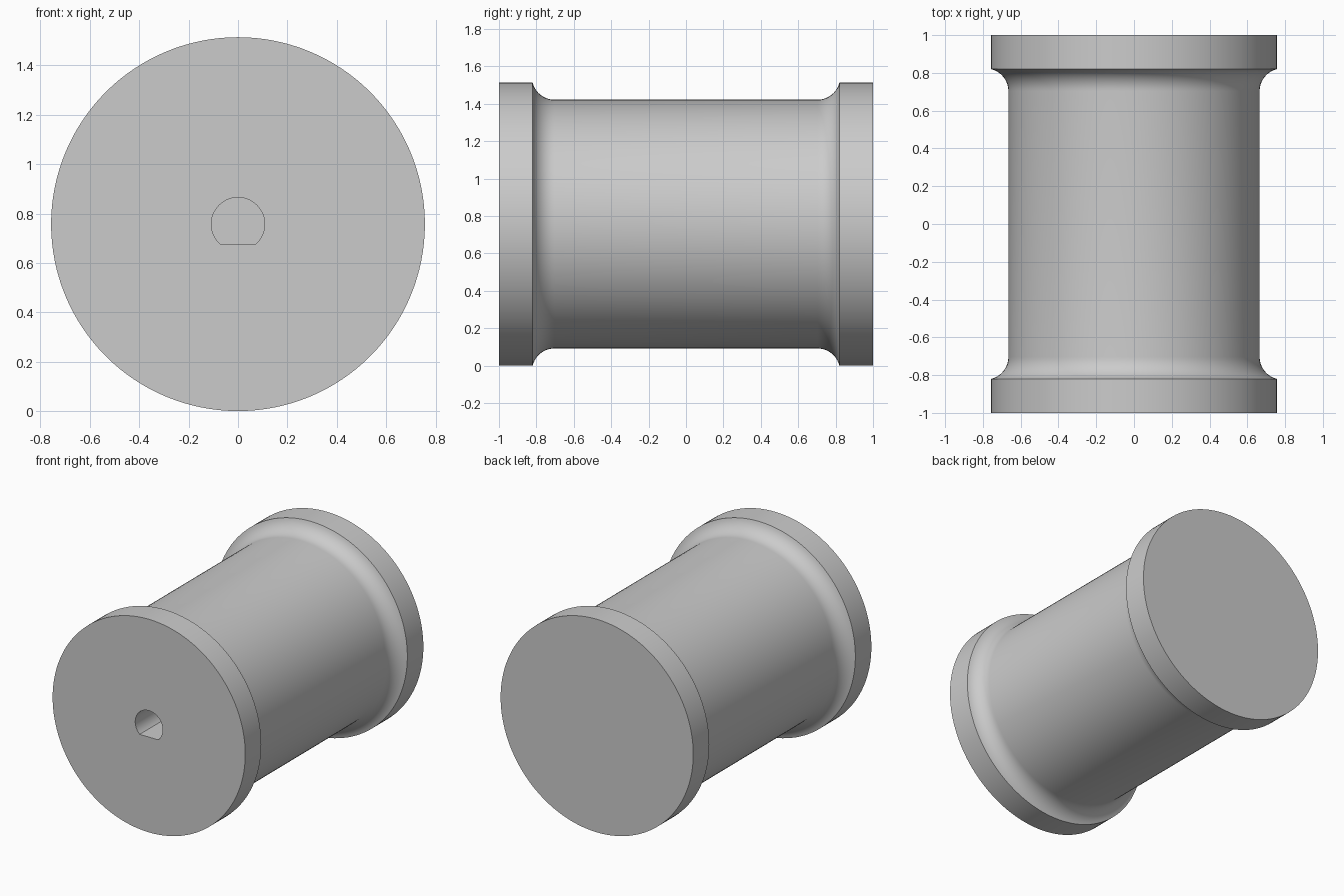
import bpy, bmesh, math
from mathutils import Matrix, Vector

if "Cube" in bpy.data.objects:
    bpy.data.objects.remove(bpy.data.objects["Cube"], do_unlink=True)

RIM, BARREL, FILLET = 0.757, 0.665, 0.12   # radii
FLANGE_Y = 0.82                            # inner face of each flange
BORE, FLAT, DEPTH = 0.108, -0.08, 0.8      # D-shaped shaft hole
AXIS_Z = RIM

grey = bpy.data.materials.new("plain grey")
grey.use_nodes = True
grey.diffuse_color = (0.6, 0.6, 0.6, 1)
grey.node_tree.nodes["Principled BSDF"].inputs["Base Color"].default_value = (0.6, 0.6, 0.6, 1)


def make_object(name, bm):
    bmesh.ops.recalc_face_normals(bm, faces=bm.faces)
    mesh = bpy.data.meshes.new(name)
    bm.to_mesh(mesh)
    bm.free()
    mesh.materials.append(grey)
    obj = bpy.data.objects.new(name, mesh)
    bpy.context.collection.objects.link(obj)
    obj.location.z = AXIS_Z
    return obj


# Half profile (y, radius): concave fillet from barrel up to the flange, then the rim
centre_y = FLANGE_Y - math.sqrt(FILLET**2 - (BARREL + FILLET - RIM)**2)
end = math.acos((BARREL + FILLET - RIM) / FILLET)
steps = 10
half = [(centre_y + FILLET * math.sin(end * i / steps),
         BARREL + FILLET - FILLET * math.cos(end * i / steps)) for i in range(steps + 1)]
half += [(1, RIM), (1, 0)]
profile = [(-y, r) for y, r in reversed(half)] + half

# Spool body, lathed around the y axis
bm = bmesh.new()
verts = [bm.verts.new((r, y, 0)) for y, r in profile]
edges = [bm.edges.new(pair) for pair in zip(verts, verts[1:])]
bmesh.ops.spin(bm, geom=verts + edges, cent=(0, 0, 0), axis=(0, 1, 0),
               angle=math.tau, steps=128, use_merge=True)
bmesh.ops.remove_doubles(bm, verts=bm.verts, dist=1e-5)
bmesh.ops.dissolve_limit(bm, angle_limit=0.001, verts=bm.verts,
                         edges=[e for e in bm.edges
                                if all(abs(abs(v.co.y) - 1) < 1e-4 for v in e.verts)])
spool = make_object("spool", bm)

# D-shaped blind hole in the front flange
bm = bmesh.new()
start = math.asin(FLAT / BORE)
sweep = math.pi - 2 * start
outline = [bm.verts.new((BORE * math.cos(start + sweep * i / 48), -1.1,
                         BORE * math.sin(start + sweep * i / 48))) for i in range(49)]
face = bm.faces.new(outline)
extruded = bmesh.ops.extrude_face_region(bm, geom=[face])["geom"]
bmesh.ops.translate(bm, vec=(0, 0.1 + DEPTH, 0),
                    verts=[g for g in extruded if isinstance(g, bmesh.types.BMVert)])
if face.is_valid and len(face.edges[0].link_faces) > 2:
    bm.faces.remove(face)
cutter = make_object("shaft_hole_cutter", bm)
cutter.hide_render = True

bpy.ops.object.select_all(action="DESELECT")
spool.select_set(True)
bpy.context.view_layer.objects.active = spool
hole = spool.modifiers.new("shaft hole", "BOOLEAN")
hole.operation, hole.solver, hole.object = "DIFFERENCE", "EXACT", cutter
bpy.ops.object.modifier_apply(modifier=hole.name)
bpy.data.objects.remove(cutter, do_unlink=True)
bpy.ops.object.shade_smooth_by_angle(angle=math.radians(30))
